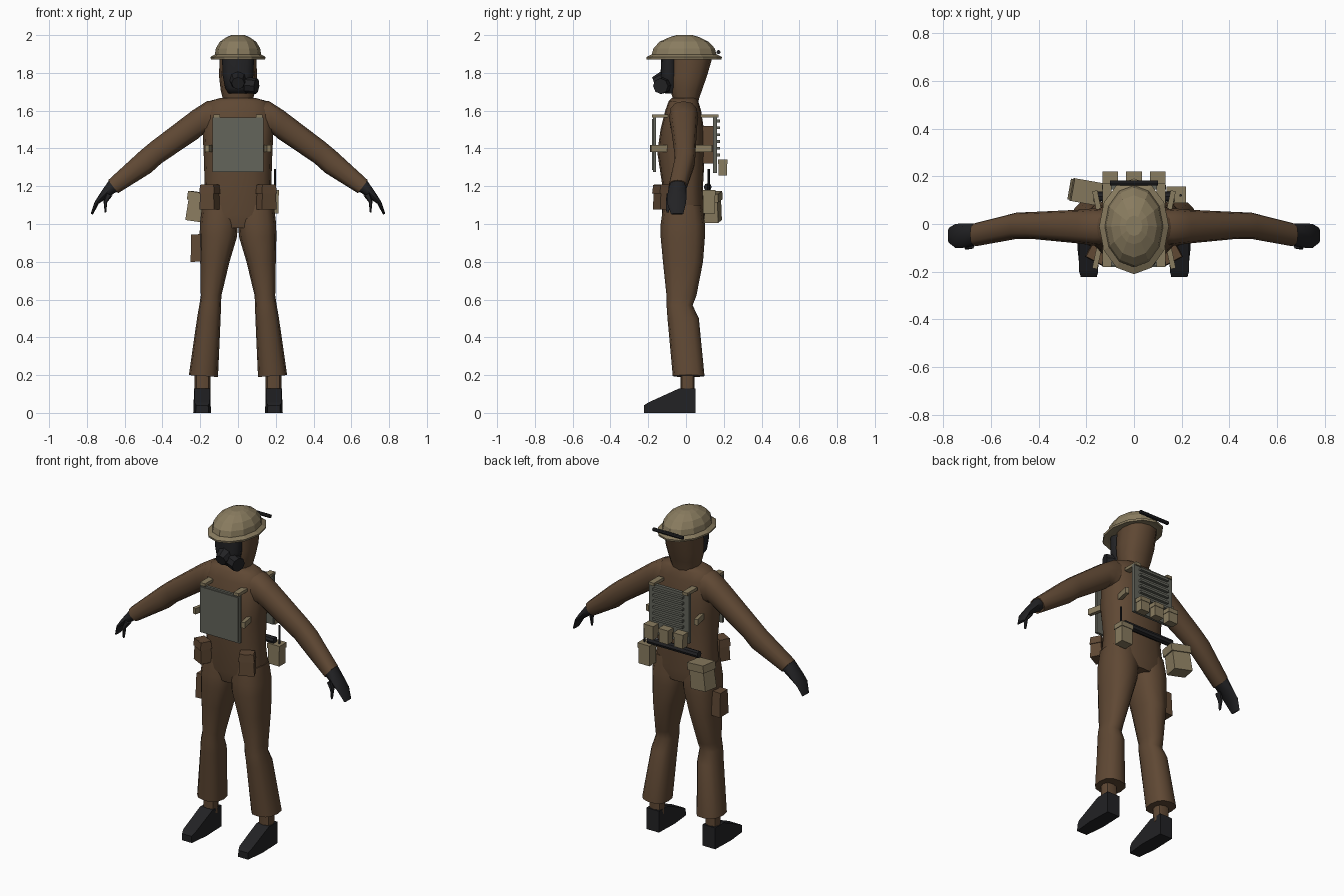
import bpy, bmesh, math
from mathutils import Matrix, Vector

if "Cube" in bpy.data.objects:
    bpy.data.objects.remove(bpy.data.objects["Cube"])


def material(name, rgb):
    m = bpy.data.materials.new(name)
    m.diffuse_color = (*rgb, 1)
    m.use_nodes = True
    m.node_tree.nodes["Principled BSDF"].inputs["Base Color"].default_value = m.diffuse_color
    return m


BROWN = material("brown cloth", (0.115, 0.065, 0.034))
BEIGE = material("khaki gear", (0.25, 0.20, 0.115))
GREY = material("grey plate", (0.125, 0.128, 0.105))
BLACK = material("black rubber", (0.016, 0.016, 0.018))


def finish(name, bm, mat, smooth=None, mirror=False):
    bmesh.ops.recalc_face_normals(bm, faces=bm.faces)
    me = bpy.data.meshes.new(name)
    bm.to_mesh(me)
    bm.free()
    ob = bpy.data.objects.new(name, me)
    bpy.context.collection.objects.link(ob)
    me.materials.append(mat)
    if mirror:
        ob.modifiers.new("mirror", 'MIRROR')
    if smooth:
        bpy.ops.object.select_all(action='DESELECT')
        ob.select_set(True)
        bpy.context.view_layer.objects.active = ob
        bpy.ops.object.shade_smooth_by_angle(angle=math.radians(smooth))
    return ob


def loft(name, rings, mat, n=12, power=0.8, smooth=52, mirror=False):
    """Skin rings given as (xa, za, xb, zb, y0, y1): two opposite points and a depth range."""
    bm = bmesh.new()
    loops = []
    for xa, za, xb, zb, y0, y1 in rings:
        loop = []
        for i in range(n):
            t = 2 * math.pi * i / n
            c, s = math.cos(t), math.sin(t)
            u = 0.5 + 0.5 * math.copysign(abs(c) ** power, c)
            v = 0.5 + 0.5 * math.copysign(abs(s) ** power, s)
            loop.append(bm.verts.new((xa + (xb - xa) * u, y0 + (y1 - y0) * v, za + (zb - za) * u)))
        loops.append(loop)
    for a, b in zip(loops, loops[1:]):
        for i in range(n):
            j = (i + 1) % n
            bm.faces.new((a[i], a[j], b[j], b[i]))
    bm.faces.new(loops[0])
    bm.faces.new(loops[-1])
    return finish(name, bm, mat, smooth, mirror)


def flat_rings(rows):
    """Symmetric level rings from (z, half width, y0, y1)."""
    return [(-w, z, w, z, y0, y1) for z, w, y0, y1 in rows]


def box(name, centre, size, mat, rot=(0, 0, 0), top=1.0, mirror=False, lid=0):
    """Box with optional tapered top, tilt, and a slightly larger lid."""
    bm = bmesh.new()
    parts = [(0, size[2], 1.0, top)]
    if lid:
        parts.append((size[2] / 2 - lid / 2, lid, 1.1, 1.0))
    for dz, h, grow, tp in parts:
        made = bmesh.ops.create_cube(bm, size=1)["verts"]
        for v in made:
            k = tp if v.co.z > 0 else 1
            v.co = Vector((v.co.x * size[0] * grow * k, v.co.y * size[1] * grow * k, v.co.z * h + dz))
    m = Matrix.Identity(4)
    for angle, axis in zip(rot, "XYZ"):
        m = Matrix.Rotation(math.radians(angle), 4, axis) @ m
    bm.transform(Matrix.Translation(centre) @ m)
    return finish(name, bm, mat, None, mirror)


def rod(name, a, b, r, mat, n=8, r2=None):
    a, b = Vector(a), Vector(b)
    bm = bmesh.new()
    bmesh.ops.create_cone(bm, cap_ends=True, segments=n, radius1=r,
                          radius2=r if r2 is None else r2, depth=(b - a).length)
    q = (b - a).to_track_quat('Z', 'Y').to_matrix().to_4x4()
    bm.transform(Matrix.Translation((a + b) / 2) @ q)
    return finish(name, bm, mat, 40)


# Overalls
loft("torso", flat_rings([
    (0.98, .18, -.11, .09), (1.05, .192, -.128, .10), (1.2, .176, -.125, .09),
    (1.38, .182, -.152, .10), (1.5, .188, -.135, .095), (1.6, .18, -.11, .08),
    (1.65, .155, -.092, .065), (1.668, .09, -.075, .055)]), BROWN, 16)
loft("leg", [
    (.19, 1.1, -.0, 1.1, -.12, .085), (.202, 1.0, -.0, 1.0, -.134, .10),
    (.203, .93, .006, .93, -.134, .10), (.2, .8, .045, .8, -.122, .09),
    (.197, .62, .088, .62, -.103, .055), (.205, .57, .09, .57, -.103, .035),
    (.217, .5, .092, .5, -.098, .068), (.26, .2, .106, .19, -.07, .098)],
    BROWN, mirror=True)
loft("arm", [
    (.09, 1.65, .12, 1.45, -.085, .06), (.165, 1.65, .185, 1.475, -.09, .065),
    (.24, 1.602, .212, 1.452, -.082, .06), (.46, 1.435, .405, 1.322, -.062, .05),
    (.52, 1.385, .46, 1.272, -.062, .048), (.687, 1.232, .635, 1.163, -.093, .005)],
    BROWN, mirror=True)
loft("ankle", [(.145, .1, .23, .1, -.03, .045), (.145, .25, .23, .25, -.03, .045)],
     BROWN, 8, mirror=True)

# Gloves
loft("glove", [
    (.678, 1.238, .632, 1.172, -.088, .0), (.692, 1.218, .652, 1.165, -.092, .003),
    (.732, 1.16, .70, 1.132, -.10, .003), (.76, 1.115, .737, 1.108, -.10, .0),
    (.78, 1.055, .768, 1.05, -.08, -.015)], BLACK, 8, mirror=True)
loft("thumb", [
    (.70, 1.165, .665, 1.15, -.105, -.06), (.712, 1.12, .692, 1.115, -.108, -.08),
    (.706, 1.062, .698, 1.06, -.105, -.09)], BLACK, 6, mirror=True)

# Shoes: side profile extruded with a narrowed toe
bm = bmesh.new()
sides = []
for k in (-1, 1):
    sides.append([bm.verts.new((.19 + k * w, y, z)) for y, z, w in (
        (.05, 0, .042), (.05, .13, .042), (-.035, .13, .042), (-.20, .055, .04),
        (-.222, .04, .032), (-.222, 0, .034), (-.10, 0, .047))])
for s in sides:
    bm.faces.new(s)
for i in range(7):
    j = (i + 1) % 7
    bm.faces.new((sides[0][i], sides[0][j], sides[1][j], sides[1][i]))
finish("shoe", bm, BLACK, None, True)

# Hood and breathing mask
loft("hood", flat_rings([
    (1.63, .075, -.065, .062), (1.66, .08, -.068, .068), (1.71, .092, -.085, .085),
    (1.78, .10, -.09, .11), (1.9, .098, -.09, .145)]), BROWN)
loft("mask", flat_rings([
    (1.69, .05, -.11, -.04), (1.72, .068, -.135, -.04), (1.79, .082, -.135, -.045),
    (1.9, .085, -.13, -.05)]), BLACK)
rod("mask_snout", (0, -.11, 1.765), (0, -.168, 1.745), .05, BLACK, 8, .034)
rod("mask_filter", (.045, -.115, 1.735), (.098, -.135, 1.73), .042, BLACK)

# Helmet with brim
loft("helmet", flat_rings([
    (1.888, .124, -.184, .164), (1.93, .117, -.172, .152), (1.965, .096, -.14, .12),
    (1.99, .06, -.085, .068), (2.0, .035, -.05, .035)]), BEIGE, 12, 1.0, None)
loft("helmet_brim", flat_rings([
    (1.876, .12, -.18, .16), (1.872, .143, -.208, .188), (1.884, .146, -.21, .19),
    (1.897, .124, -.184, .164)]), BEIGE, 12, 1.0, None)
rod("helmet_lamp", (-.10, .172, 1.91), (.10, .172, 1.91), .011, BLACK)

# Chest and back plates
box("chest_frame", (0, -.166, 1.42), (.27, .016, .29), GREY)
box("chest_plate", (0, -.176, 1.42), (.25, .008, .27), GREY)
box("back_plate", (0, .154, 1.42), (.27, .02, .30), GREY)
for i in range(6):
    box("back_ridge", (0, .17, 1.365 + i * .036), (.20, .022, .014), GREY, (0, 0, 0))
box("back_mount", (0, .115, 1.42), (.16, .08, .2), BROWN)
for y, d, part in ((-.138, .085, "front"), (.125, .095, "back")):
    box(part + "_shoulder_clip", (.113, y, 1.572), (.036, d, .018), BEIGE, mirror=True)
    box(part + "_side_clip", (.155, y + (-.005 if y < 0 else -.03), 1.4),
        (.022, .09, .036), BEIGE, (0, 0, 12 if y < 0 else -12), mirror=True)

# Pouches
for x in (-.10, 0, .10):
    box("back_pouch", (x, .195, 1.3), (.06, .046, .085), BEIGE, lid=.026)
box("belt_pouch", (-.15, -.125, 1.143), (.088, .068, .13), BROWN, (0, 0, -28), .86, True)
box("belt_pouch_flap", (-.15, -.127, 1.185), (.09, .07, .045), BROWN, (0, 0, -28), .9, True)
box("thigh_pouch", (-.218, -.01, .873), (.07, .085, .145), BROWN, (0, -2, 0), .82)
box("hip_bag", (-.205, .135, 1.09), (.115, .088, .155), BEIGE, (0, 8, -10), .95, lid=.045)

# Belt bar, radio and aerial
rod("belt_bar", (-.17, .115, 1.195), (.17, .115, 1.195), .021, BLACK)
box("radio", (.177, .122, 1.118), (.075, .062, .125), BEIGE, lid=.03)
rod("radio_aerial", (.195, .12, 1.17), (.195, .12, 1.29), .006, BLACK, 6)
